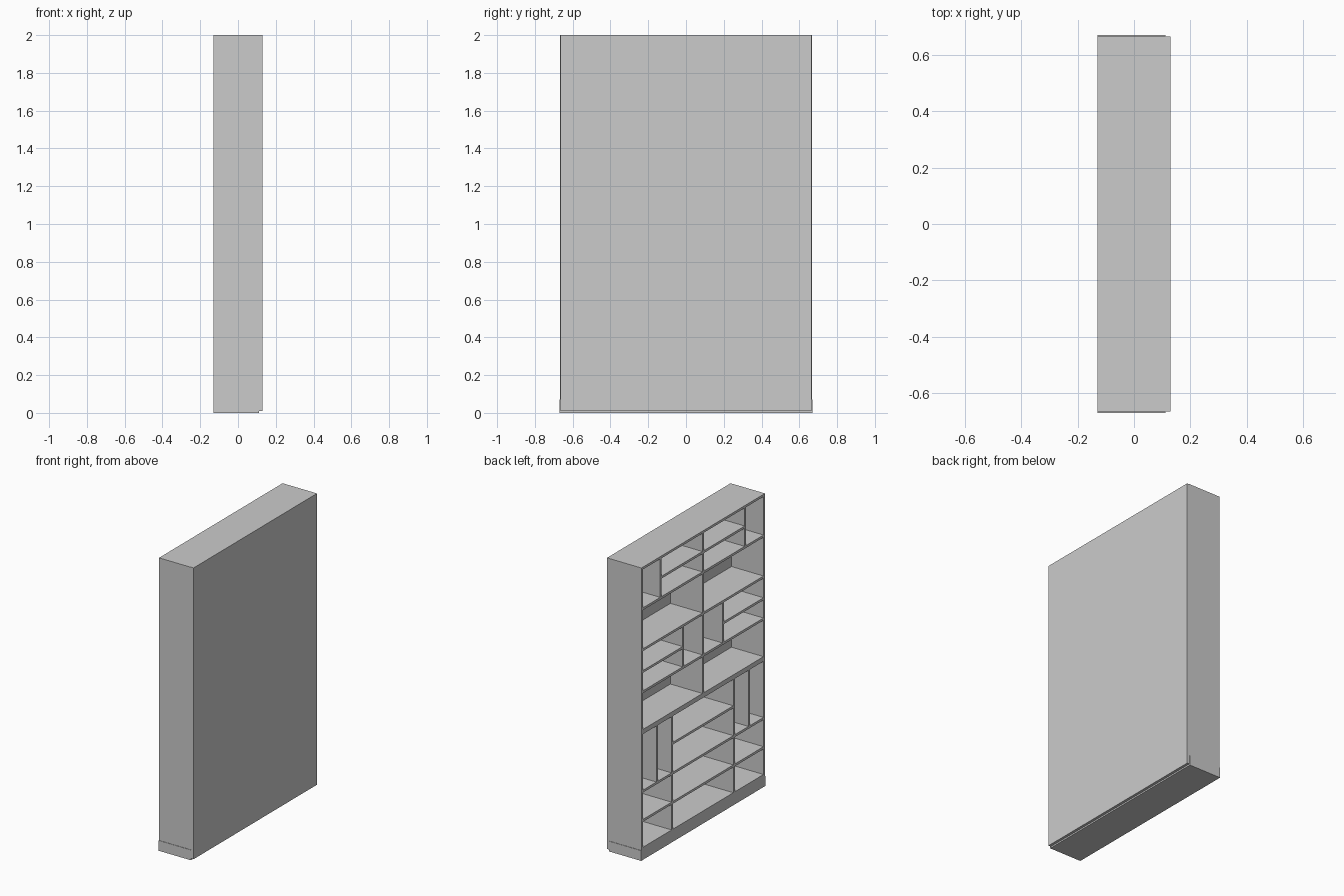
import bpy

if "Cube" in bpy.data.objects:
    bpy.data.objects.remove(bpy.data.objects["Cube"])

T = 0.016                      # board thickness
X0, X1 = -0.13, 0.112          # open front edge and rear edge of boards
W = 0.667                      # half width


def box(name, x0, x1, y0, y1, z0, z1):
    bpy.ops.mesh.primitive_cube_add(
        size=1, location=((x0 + x1) / 2, (y0 + y1) / 2, (z0 + z1) / 2))
    ob = bpy.context.object
    ob.name = name
    ob.scale = (x1 - x0, y1 - y0, z1 - z0)
    bpy.ops.object.transform_apply(location=False, rotation=False, scale=True)
    return ob


def shelf(name, y0, y1, zc):
    box(name, X0, X1, y0, y1, zc - T / 2, zc + T / 2)


def upright(name, yc, z0, z1):
    box(name, X0, X1, yc - T / 2, yc + T / 2, z0, z1)


def pair_shelf(name, y0, y1, zc):
    shelf(name + "_left", y0, y1, zc)
    shelf(name + "_right", -y1, -y0, zc)


def pair_upright(name, yc, z0, z1):
    upright(name + "_left", yc, z0, z1)
    upright(name + "_right", -yc, z0, z1)


H = T / 2
IN = W - T                     # inner face of the side panels
PL, MID, TOP = 0.07, 0.875, 2.0

# Plinth and back panel
box("plinth", X0, X1, -0.67, 0.67, 0, PL)
box("back_panel", X1, 0.13, -0.665, 0.665, 0.01, TOP)

# Carcass of both stacked units
for unit, z0, z1 in (("lower", PL, MID), ("upper", MID, TOP)):
    pair_upright(unit + "_side", W - H, z0, z1)
    shelf(unit + "_bottom_board", -IN, IN, z0 + H)
    shelf(unit + "_top_board", -IN, IN, z1 - H)

# Lower unit: three columns, tall slots at the outer top
C = 0.333
L1, L2, L3 = 0.268, 0.468, 0.672
for i, z in enumerate((L1, L2)):
    shelf(f"lower_shelf_{i + 1}", -IN, IN, z)
shelf("lower_middle_shelf", -C + H, C - H, L3)
levels = (PL + H, L1, L2, MID - H)
for i in range(3):
    pair_upright(f"lower_divider_{i + 1}", C, levels[i] + H, levels[i + 1] - H)
pair_upright("slot_divider", 0.497, L2 + H, MID - T)

# Upper unit: two columns of four rows
U1, U2, U3 = 1.147, 1.434, 1.714
for i, z in enumerate((U1, U2, U3)):
    shelf(f"upper_shelf_{i + 1}", -IN, IN, z)
levels = (MID + H, U1, U2, U3, TOP - H)
for i in range(4):
    upright(f"centre_divider_{i + 1}", 0, levels[i] + H, levels[i + 1] - H)

# Small compartments of the upper unit
pair_upright("inner_divider", 0.214, U1 + H, U2 - H)
pair_shelf("outer_half_shelf", 0.214 + H, IN, (U1 + U2) / 2 - 0.005)
pair_upright("top_divider", 0.456, U3 + H, TOP - T)
pair_shelf("top_half_shelf", H, 0.456 - H, (U3 + TOP - H) / 2)
